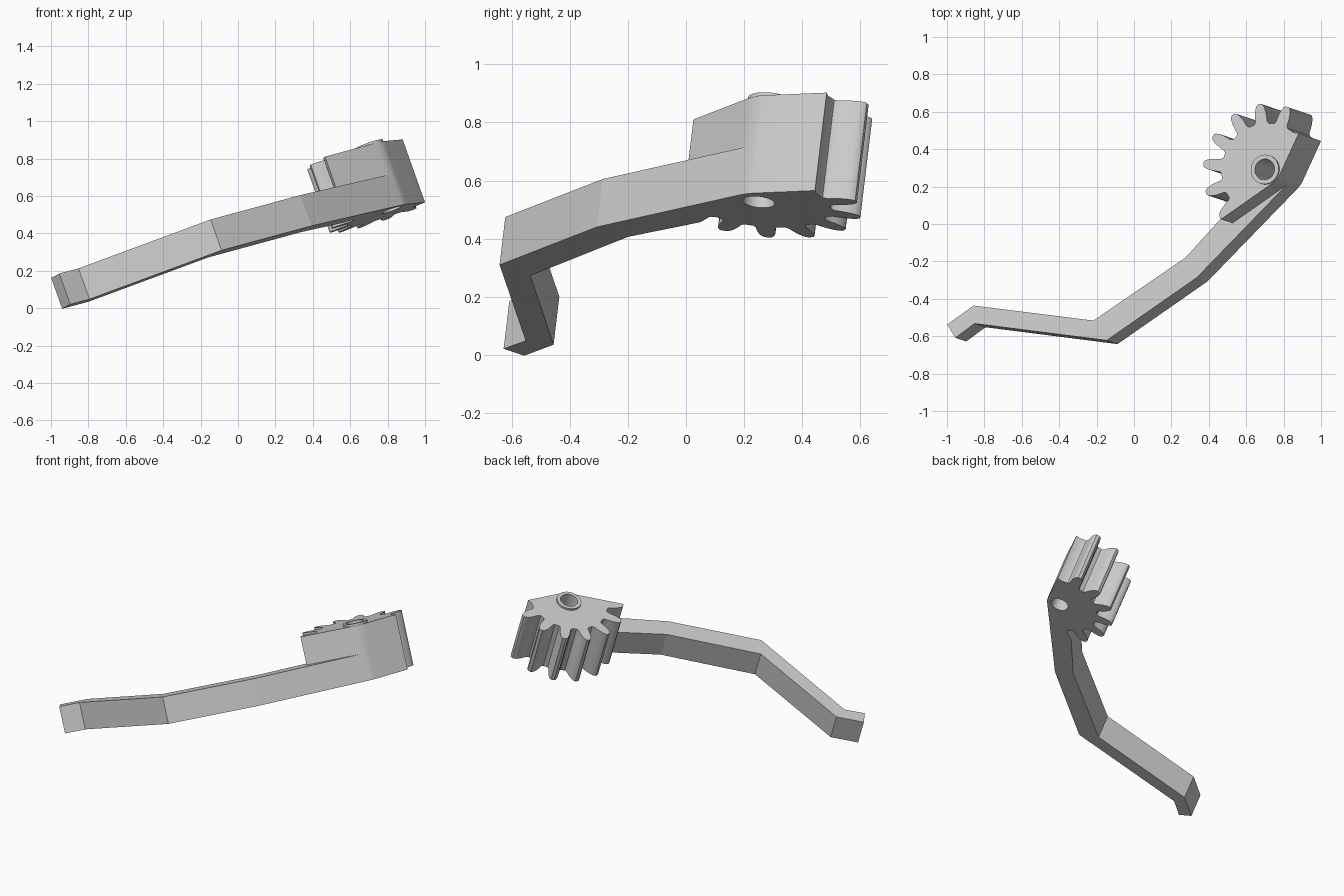
import bpy, bmesh, math
from mathutils import Vector

if "Cube" in bpy.data.objects:
    bpy.data.objects.remove(bpy.data.objects["Cube"])

# One plain grey for the whole casting
grey = bpy.data.materials.new("plain grey")
grey.use_nodes = True
grey.diffuse_color = (0.6, 0.6, 0.6, 1)
grey.node_tree.nodes["Principled BSDF"].inputs["Base Color"].default_value = (0.6, 0.6, 0.6, 1)

# Tilted base plane: every part is a prism standing on it
SX, SY, Z0 = 0.355, -0.12, 0.264
N = Vector((-SX, -SY, 1)).normalized()
U = Vector((1, 0, SX)).normalized()
V = N.cross(U)
ARM_H, GEAR_H = 0.176, 0.36


def on_base(x, y):
    return Vector((x, y, Z0 + SX * x + SY * y))


CENTRE = on_base(0.823, 0.25)


def polar(r, deg):
    a = math.radians(deg)
    return CENTRE + r * (math.cos(a) * U + math.sin(a) * V)


def prism(name, outline, low, high):
    bm = bmesh.new()
    face = bm.faces.new([bm.verts.new(p + N * low) for p in outline])
    side = bmesh.ops.extrude_face_region(bm, geom=[face])
    moved = [g for g in side["geom"] if isinstance(g, bmesh.types.BMVert)]
    bmesh.ops.translate(bm, verts=moved, vec=N * (high - low))
    bmesh.ops.recalc_face_normals(bm, faces=bm.faces)
    mesh = bpy.data.meshes.new(name)
    bm.to_mesh(mesh)
    bm.free()
    mesh.materials.append(grey)
    obj = bpy.data.objects.new(name, mesh)
    bpy.context.collection.objects.link(obj)
    return obj


def circle(r, count=40):
    return [polar(r, 360 * i / count) for i in range(count)]


def rounded(a, corner, b, t, steps=5):
    start, end = corner.lerp(a, t), corner.lerp(b, t)
    return [start.lerp(corner, k / steps).lerp(corner.lerp(end, k / steps), k / steps)
            for k in range(steps + 1)]


# Bent lever arm with a hooked foot
arm_path = [(-0.94, -0.557), (-0.897, -0.628), (-0.794, -0.552), (-0.088, -0.642),
            (0.393, -0.307), (0.878, 0.193), (0.8, 0.17), (0.56, 0.05), (0.334, -0.199),
            (-0.158, -0.536), (-0.799, -0.456)]
arm = prism("lever_arm", [on_base(*p) for p in arm_path], 0, ARM_H)

# Toothed sector: curved teeth on one side, flat block on the other
PITCH, FIRST, TEETH = 360 / 14, 72, 7
flank = [(0.25, 9.5), (0.262, 7.3), (0.285, 6.6), (0.31, 5.7), (0.333, 4.4), (0.348, 3), (0.355, 1.6)]
outline = []
for i in range(TEETH):
    mid = FIRST + i * PITCH
    outline += [polar(r, mid - a) for r, a in flank]
    if i < TEETH - 1:
        outline += [polar(r, mid + a) for r, a in reversed(flank)]
heel, bend, toe = on_base(0.585, -0.015), on_base(0.887, 0.197), on_base(1.0, 0.444)
outline += [heel] + rounded(heel, bend, toe, 0.12) + [toe, polar(0.25, 53)]
gear = prism("toothed_sector", outline, 0, GEAR_H)

# Raised collar and the bore through it
collar = prism("bore_collar", circle(0.079), GEAR_H - 0.03, GEAR_H + 0.014)
cutter = prism("bore_cutter", circle(0.056), -0.1, GEAR_H + 0.1)
cutter.hide_render = True
for obj in (gear, collar):
    mod = obj.modifiers.new("bore", "BOOLEAN")
    mod.operation = "DIFFERENCE"
    mod.solver = "EXACT"
    mod.object = cutter
    bpy.context.view_layer.objects.active = obj
    bpy.ops.object.modifier_apply(modifier=mod.name)
bpy.data.objects.remove(cutter)

# Smooth the curved walls and keep hard corners
for obj in (gear, collar):
    bpy.ops.object.select_all(action="DESELECT")
    obj.select_set(True)
    bpy.context.view_layer.objects.active = obj
    bpy.ops.object.shade_smooth_by_angle(angle=math.radians(30))
